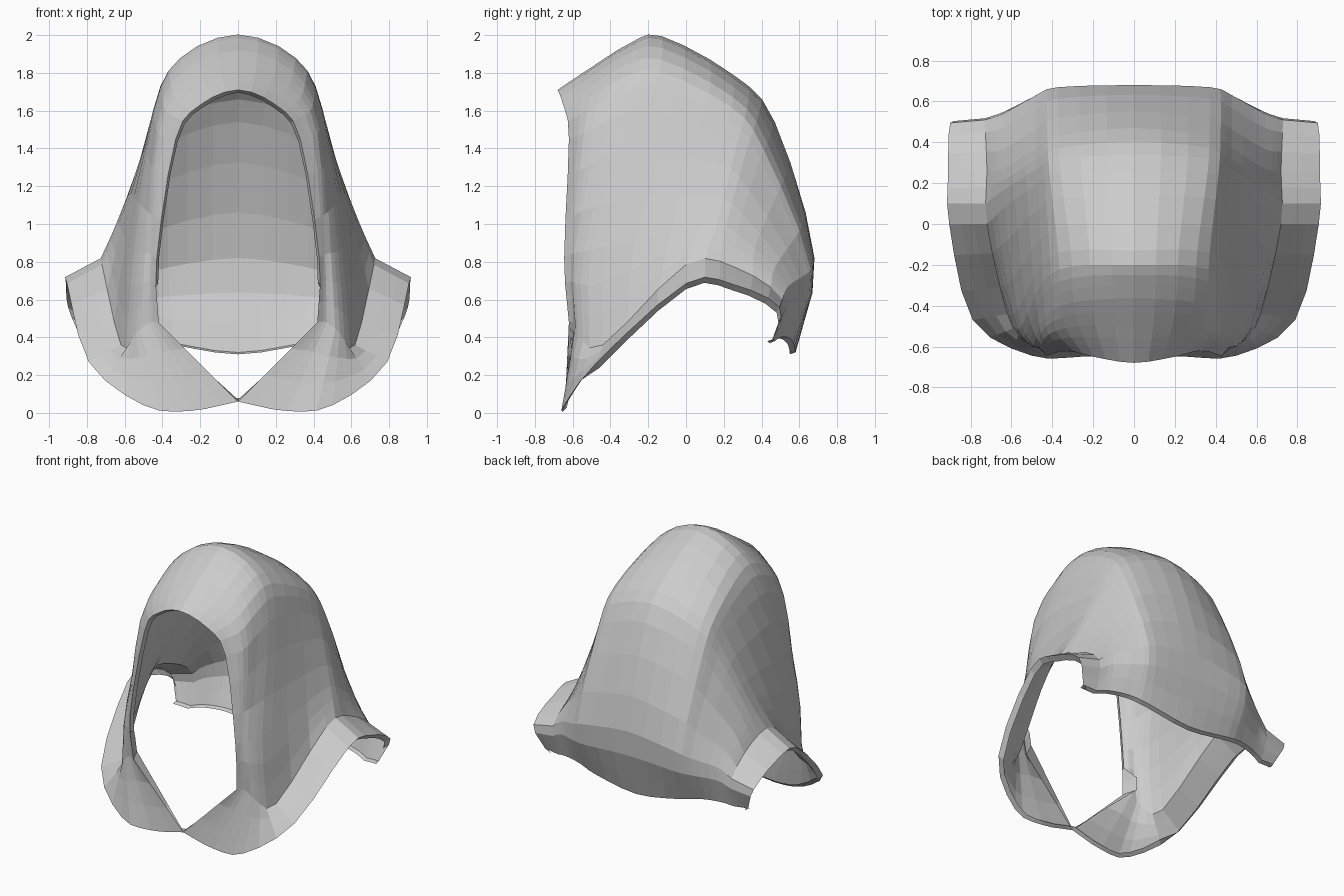
import bpy, bmesh
from mathutils import Vector as V

if "Cube" in bpy.data.objects:
    bpy.data.objects.remove(bpy.data.objects["Cube"])

# Guide lines running from the face opening (first point) to the back hem (last point)
ridge = [(0, -.68, 1.71), (0, -.5, 1.83), (0, -.3, 1.955), (0, -.13, 1.995),
         (0, .25, 1.79), (0, .47, 1.54), (0, .68, .82), (0, .58, .32)]
crown = [(.20, -.65, 1.63), (.27, -.5, 1.73), (.30, -.32, 1.84), (.31, -.13, 1.87),
         (.36, .25, 1.67), (.37, .43, 1.43), (.37, .67, .77), (.34, .57, .37)]
temple = [(.33, -.62, 1.45), (.42, -.54, 1.48), (.44, -.4, 1.55), (.45, -.2, 1.6),
          (.47, .2, 1.47), (.48, .37, 1.28), (.48, .63, .73), (.49, .54, .40)]
cheek = [(.43, -.645, .82), (.46, -.61, .84), (.51, -.57, .85), (.57, -.42, .88),
         (.635, .08, 1.0), (.645, .27, .95), (.64, .54, .67), (.63, .50, .40)]
neck = [(.42, -.62, .48), (.47, -.59, .48), (.54, -.57, .42), (.62, -.44, .36),
        (.72, .0, .785), (.72, .26, .77), (.73, .51, .60), (.72, .47, .38)]
hem = [(0, -.64, .06), (.26, -.65, .01), (.5, -.645, .04), (.79, -.47, .27),
       (.905, .0, .685), (.91, .25, .68), (.90, .495, .56), (.83, .46, .39)]
STEPS = 3


def spline(pts, before=None):
    """Catmull-Rom samples through pts."""
    pts = [V(p) for p in pts]
    ext = [before or 2 * pts[0] - pts[1]] + pts + [2 * pts[-1] - pts[-2]]
    out = []
    for a, b, c, d in zip(ext, ext[1:], ext[2:], ext[3:]):
        for k in range(STEPS):
            t = k / STEPS
            out.append(b + t * ((c - a) / 2 + t * ((a - 2.5 * b + 2 * c - d / 2)
                       + t * (1.5 * (b - c) + (d - a) / 2))))
    return out + [pts[-1]]


def grid_object(name, rows):
    bm = bmesh.new()
    vs = [[bm.verts.new(p) for p in r] for r in rows]
    for r, s in zip(vs, vs[1:]):
        for i in range(len(r) - 1):
            bm.faces.new((r[i], r[i + 1], s[i + 1], s[i]))
    bmesh.ops.remove_doubles(bm, verts=bm.verts, dist=.0005)
    bmesh.ops.recalc_face_normals(bm, faces=bm.faces)
    me = bpy.data.meshes.new(name)
    bm.to_mesh(me)
    bm.free()
    ob = bpy.data.objects.new(name, me)
    bpy.context.collection.objects.link(ob)
    m = ob.modifiers.new("mirror", 'MIRROR')
    m.use_clip = True
    return ob


# Hood: rounded arches from ridge to neck, then a flared shoulder cape with a crease at the neck
lines = [spline(g) for g in (ridge, crown, temple, cheek, neck, hem)]
rows = []
for a, b, c, d, n, h in zip(*lines):
    arch = spline([a, b, c, d, n], V((-b.x, b.y, b.z)))
    rows.append(arch + [n.lerp(h, k / STEPS) for k in range(1, STEPS + 1)])
grid_object("hood", rows)

# Turned-in edge around the face opening, widest at the collar
edge = rows[0]
inner = []
for p in edge:
    if p.z > 1.4:
        inner.append(p + V((-.01 if p.x > .01 else 0, .03, -.015)))
    elif p.z > .6:
        inner.append(p + V((-.012, .03, 0)))
    else:
        inner.append(V((p.x * 1.1, p.y + .1 * p.x / .42, p.z + .01)))
grid_object("opening_trim", [edge, inner])

# Turned-in edge along the front and shoulder hem
side = [r[-1] for r in rows]
lip = [V((p.x * .96, p.y * .97, p.z + (.02 if p.z < .2 else -.03))) for p in side]
grid_object("hem_trim", [side, lip])

# Turned-under edge along the back hem
back = rows[-1]
grid_object("back_hem_trim", [back, [p + V((0, -.03, -.01)) for p in back]])
